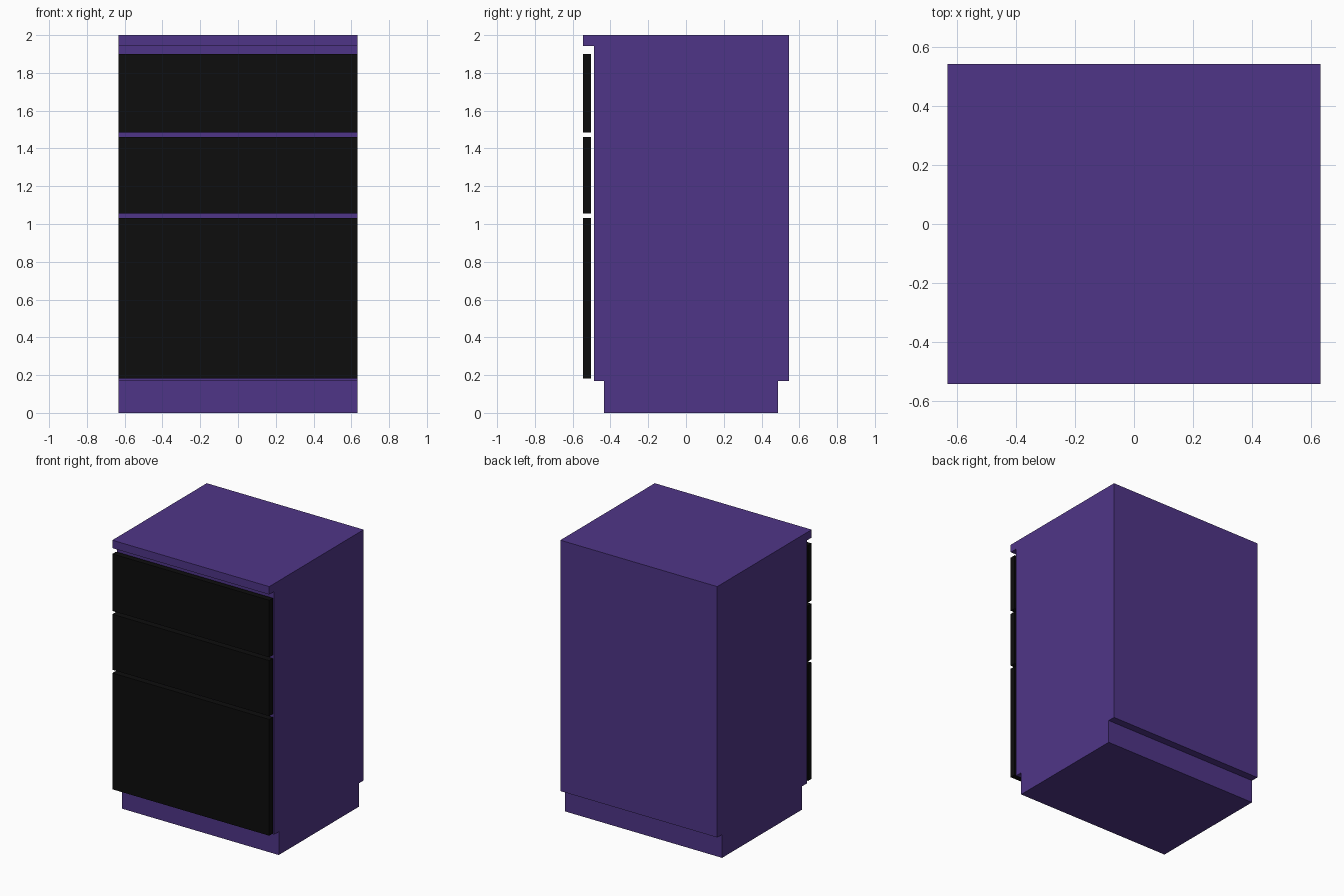
import bpy, bmesh

if "Cube" in bpy.data.objects:
    bpy.data.objects.remove(bpy.data.objects["Cube"])

HALF_W = 0.633    # half width shared by every part
FRONT = -0.544    # front plane of worktop and drawer fronts
BACK = 0.544


def material(name, rgb):
    mat = bpy.data.materials.new(name)
    mat.diffuse_color = (*rgb, 1)
    mat.use_nodes = True
    mat.node_tree.nodes["Principled BSDF"].inputs["Base Color"].default_value = mat.diffuse_color
    return mat


def extrude_profile(name, points, mat):
    """Extrude a (y, z) side profile across the full cabinet width."""
    bm = bmesh.new()
    face = bm.faces.new([bm.verts.new((-HALF_W, y, z)) for y, z in points])
    result = bmesh.ops.extrude_face_region(bm, geom=[face])
    moved = [v for v in result["geom"] if isinstance(v, bmesh.types.BMVert)]
    bmesh.ops.translate(bm, verts=moved, vec=(2 * HALF_W, 0, 0))
    bmesh.ops.recalc_face_normals(bm, faces=bm.faces)
    mesh = bpy.data.meshes.new(name)
    bm.to_mesh(mesh)
    bm.free()
    mesh.materials.append(mat)
    obj = bpy.data.objects.new(name, mesh)
    bpy.context.collection.objects.link(obj)
    return obj


purple = material("purple_body", (0.078, 0.036, 0.245))
black = material("black_front", (0.004, 0.004, 0.004))

# Cabinet body: recessed plinth, carcass and overhanging worktop in one profile
extrude_profile("cabinet_body", [
    (-0.434, 0), (0.488, 0), (0.488, 0.17), (BACK, 0.17),
    (BACK, 2), (FRONT, 2), (FRONT, 1.942), (-0.488, 1.942),
    (-0.488, 0.17), (-0.434, 0.17)], purple)

# Drawer fronts, standing slightly clear of the carcass
FRONT_BACK = -0.502
for name, z0, z1 in (("bottom_drawer_front", 0.183, 1.031),
                     ("middle_drawer_front", 1.055, 1.460),
                     ("top_drawer_front", 1.484, 1.900)):
    extrude_profile(name, [(FRONT, z0), (FRONT_BACK, z0),
                           (FRONT_BACK, z1), (FRONT, z1)], black)
